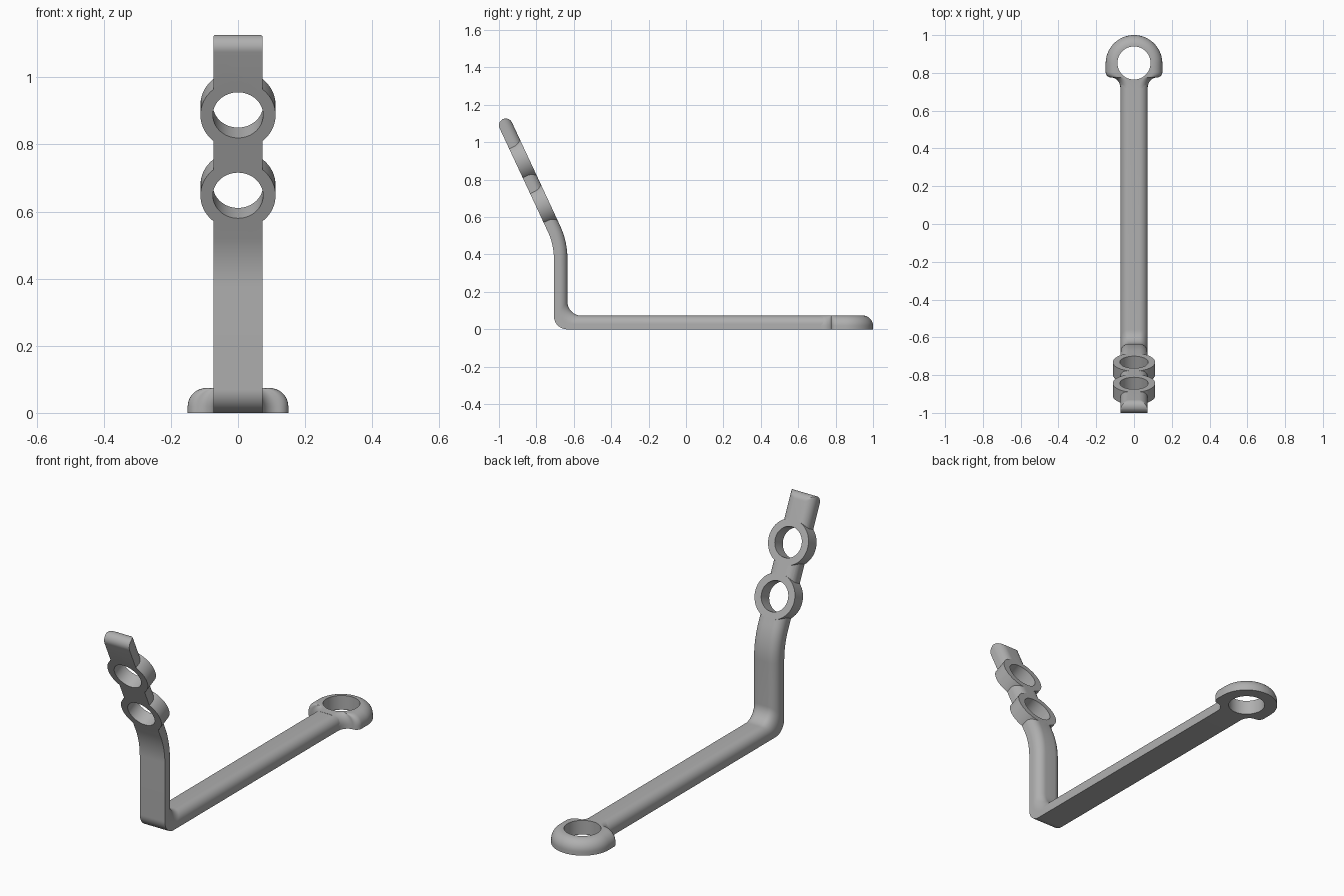
import bpy, bmesh
from math import sin, cos, tan, pi, radians
from mathutils import Vector

cube = bpy.data.objects.get("Cube")
if cube:
    bpy.data.objects.remove(cube, do_unlink=True)

GREY = (0.43, 0.43, 0.43, 1)
mat = bpy.data.materials.new("plain_grey")
mat.use_nodes = True
mat.diffuse_color = GREY
mat.node_tree.nodes["Principled BSDF"].inputs["Base Color"].default_value = GREY

HALF_W, THICK, EDGE_R = 0.0725, 0.073, 0.045
TILT = radians(25)
UP = Vector((0, -sin(TILT), cos(TILT)))      # along the tilted arm
BACK = Vector((0, cos(TILT), sin(TILT)))     # through the tilted arm
TIP = Vector((0, -0.9635, 1.0905))           # centre of the rounded tip


def loft(name, loops, cyclic=False):
    """Skin a row of equal loops, either capped or joined end to end."""
    bm = bmesh.new()
    rows = [[bm.verts.new(p) for p in loop] for loop in loops]
    pairs = list(zip(rows, rows[1:]))
    if cyclic:
        pairs.append((rows[-1], rows[0]))
    else:
        bm.faces.new(rows[0])
        bm.faces.new(rows[-1])
    n = len(rows[0])
    for a, b in pairs:
        for i in range(n):
            j = (i + 1) % n
            bm.faces.new((a[i], a[j], b[j], b[i]))
    bmesh.ops.recalc_face_normals(bm, faces=bm.faces)
    me = bpy.data.meshes.new(name)
    bm.to_mesh(me)
    bm.free()
    me.materials.append(mat)
    ob = bpy.data.objects.new(name, me)
    bpy.context.collection.objects.link(ob)
    return ob


def activate(ob):
    bpy.ops.object.select_all(action='DESELECT')
    ob.select_set(True)
    bpy.context.view_layer.objects.active = ob


def circle(centre, r, side, up, n=64):
    return [centre + side * (r * cos(2 * pi * i / n)) + up * (r * sin(2 * pi * i / n))
            for i in range(n)]


def cut(ob, centre, r, axis, up):
    """Bore a round hole and discard the cutter."""
    side = Vector((1, 0, 0))
    tool = loft("cutter", [circle(centre + axis * s, r, side, up) for s in (-0.2, 0.2)])
    tool.hide_render = True
    mod = ob.modifiers.new("bore", 'BOOLEAN')
    mod.operation, mod.solver, mod.object = 'DIFFERENCE', 'EXACT', tool
    activate(ob)
    bpy.ops.object.modifier_apply(modifier=mod.name)
    bpy.data.objects.remove(tool, do_unlink=True)


def fillet(a, b, c, r, n=14):
    """Points of an arc rounding corner b."""
    d1, d2 = (a - b).normalized(), (c - b).normalized()
    half = d1.angle(d2) / 2
    start = b + d1 * (r / tan(half))
    centre = b + (d1 + d2).normalized() * (r / sin(half))
    v = start - centre
    sweep = pi - 2 * half
    return [centre + v * cos(sweep * i / n) - d1 * (r * sin(sweep * i / n))
            for i in range(n + 1)]


def side_path(level, front_y, tip, r_low, r_high):
    """Side outline of the bent bar: floor run, upright, tilted arm."""
    start, low = Vector((0, 0.75, level)), Vector((0, front_y, level))
    high = tip - UP * ((front_y - tip.y) / sin(TILT))
    return [start] + fillet(start, low, high, r_low) + fillet(low, high, tip, r_high) + [tip]


# Bent bar: flat outer face, rounded inner edges
arc = [i * pi / 20 for i in range(11)]
er = EDGE_R / THICK
right = [(HALF_W, 0)] + [(HALF_W - EDGE_R + EDGE_R * cos(a), 1 - er + er * sin(a)) for a in arc]
section = right + [(-x, n) for x, n in reversed(right)]

outer = side_path(0, -0.706, TIP - BACK * THICK / 2, 0.07, 0.35)
inner = side_path(THICK, -0.634, TIP + BACK * THICK / 2, 0.075, 0.42)


def slab(o, i, h=0.5):
    return [o + (i - o) * min(max(n, 0.5 - h), 0.5 + h) + Vector((x, 0, 0)) for x, n in section]


loops = [slab(o, i) for o, i in zip(outer, inner)]
for k in range(1, 11):
    a = radians(8.9 * k)
    shift = UP * (THICK / 2 * sin(a))
    loops.append(slab(outer[-1] + shift, inner[-1] + shift, cos(a) / 2))
bar = loft("bent_bar", loops)

# Two flat rings on the tilted arm
X = Vector((1, 0, 0))
HOLE_R, RING_R = 0.075, 0.112
parts = [bar]
for name, z in (("lower_ring", 0.648), ("upper_ring", 0.8875)):
    front = TIP - BACK * THICK / 2
    front = front + UP * ((z - front.z) / cos(TILT))
    cut(bar, front + BACK * THICK / 2, 0.1, BACK, UP)
    back = front + BACK * THICK
    parts.append(loft(name, [circle(c, r, X, UP) for c, r in
                             ((front, HOLE_R), (front, RING_R), (back, RING_R), (back, HOLE_R))],
                      cyclic=True))

# Eyelet at the back end: domed outer edge, shoulders and neck
EYE_Y, EYE_R, DOME = 0.85, 0.15, 0.055


def eyelet_outline(inset, z):
    r = EYE_R - inset
    neck = HALF_W - inset * EDGE_R / DOME
    half = [(r * sin(t * pi / 48), EYE_Y + r * cos(t * pi / 48)) for t in range(1, 25)]
    half += [(r - 0.03 + 0.03 * cos(a), 0.805 - 0.03 * sin(a)) for a in arc]
    gap = r - 0.03 - neck
    half += [(neck + gap * (1 - sin(a)), 0.72 + 0.055 * cos(a)) for a in arc[1:]]
    pts = half + [(-x, y) for x, y in reversed(half)]
    return [Vector((x, y, z)) for x, y in pts]


layers = [eyelet_outline(0, 0)]
layers += [eyelet_outline(DOME * (1 - cos(a)), THICK + 0.001 - DOME * (1 - sin(a))) for a in arc]
eyelet = loft("eyelet", layers)
cut(eyelet, Vector((0, 0.8525, 0)), 0.0875, Vector((0, 0, 1)), Vector((0, 1, 0)))
parts.append(eyelet)

for ob in parts:
    activate(ob)
    bpy.ops.object.shade_smooth_by_angle(angle=radians(30))
